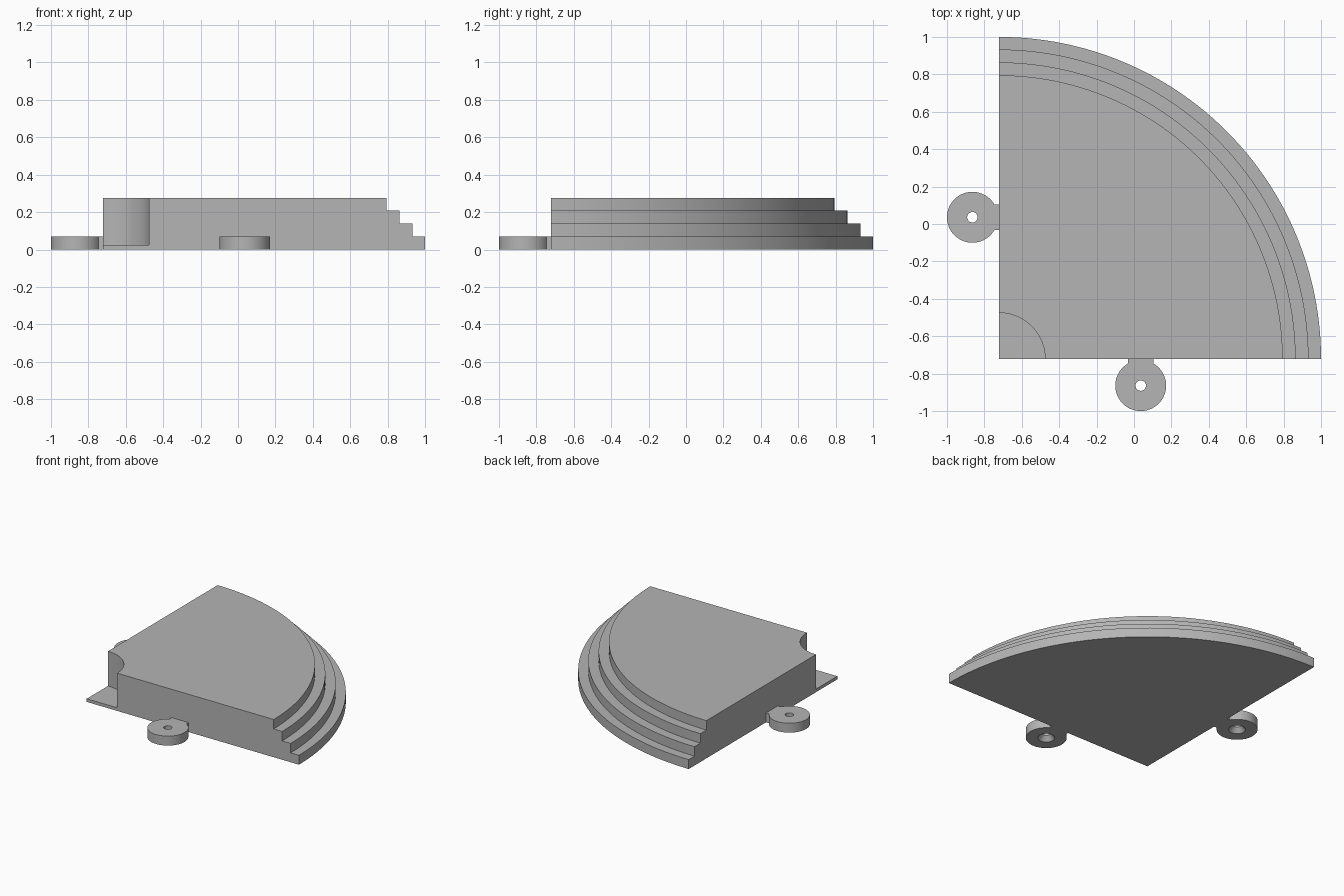
import bpy, bmesh
from math import sin, cos, pi, radians

if "Cube" in bpy.data.objects:
    bpy.data.objects.remove(bpy.data.objects["Cube"], do_unlink=True)

grey = bpy.data.materials.new("plain grey")
grey.use_nodes = True
grey.diffuse_color = (0.46, 0.46, 0.46, 1)
grey.node_tree.nodes["Principled BSDF"].inputs["Base Color"].default_value = grey.diffuse_color


def loft(name, sections, closed):
    """Skin a row of closed sections; cap the ends unless the row is closed."""
    bm = bmesh.new()
    rows = [[bm.verts.new(p) for p in s] for s in sections]
    n = len(rows[0])
    pairs = list(zip(rows, rows[1:]))
    if closed:
        pairs.append((rows[-1], rows[0]))
    else:
        bm.faces.new(rows[0])
        bm.faces.new(rows[-1])
    for a, b in pairs:
        for i in range(n):
            j = (i + 1) % n
            bm.faces.new((a[i], a[j], b[j], b[i]))
    bmesh.ops.remove_doubles(bm, verts=bm.verts[:], dist=1e-5)
    bmesh.ops.recalc_face_normals(bm, faces=bm.faces[:])
    mesh = bpy.data.meshes.new(name)
    bm.to_mesh(mesh)
    bm.free()
    mesh.materials.append(grey)
    obj = bpy.data.objects.new(name, mesh)
    bpy.context.collection.objects.link(obj)
    bpy.ops.object.select_all(action="DESELECT")
    obj.select_set(True)
    bpy.context.view_layer.objects.active = obj
    bpy.ops.object.shade_smooth_by_angle(angle=radians(25))
    return obj


# Quarter-round stepped body with a notch and thin floor at the corner
CORNER, STEP = -0.722, 0.0692
profile = [(0, 0)]
for i, r in enumerate((1.722, 1.655, 1.586, 1.517)):
    profile += [(r, i * STEP), (r, (i + 1) * STEP)]
profile += [(0.247, 4 * STEP), (0.247, 0.023), (0, 0.023)]
SEG = 64
angles = [pi / 2 * i / SEG for i in range(SEG + 1)]
body = loft("stepped_quarter_body",
            [[(r * cos(a), r * sin(a), z) for r, z in profile] for a in angles], False)
body.location = (CORNER, CORNER, 0)

# Round screw tabs: disc with a straight neck, hole countersunk from below
R, HOLE, SINK, REACH = 0.136, 0.028, 0.056, 0.142


def tab(name, location, turn):
    sections = []
    for k in range(-30, 331, 5):
        a = radians(k)
        hole, sink = [(r * cos(a), r * sin(a)) for r in (HOLE, SINK)]
        edges = [(R * cos(a), R * sin(a))]
        if k <= 30:
            edges = [(REACH, R * sin(a))]
        if k == 30:
            edges.append((R * cos(a), R * sin(a)))
        for e in edges:
            sections.append([(*hole, STEP), (*e, STEP), (*e, 0), (*sink, 0), (*hole, STEP / 2)])
    obj = loft(name, sections, True)
    obj.location = location
    obj.rotation_euler.z = turn


tab("right_screw_tab", (-0.864, 0.036, 0), 0)
tab("front_screw_tab", (0.036, -0.864, 0), pi / 2)
